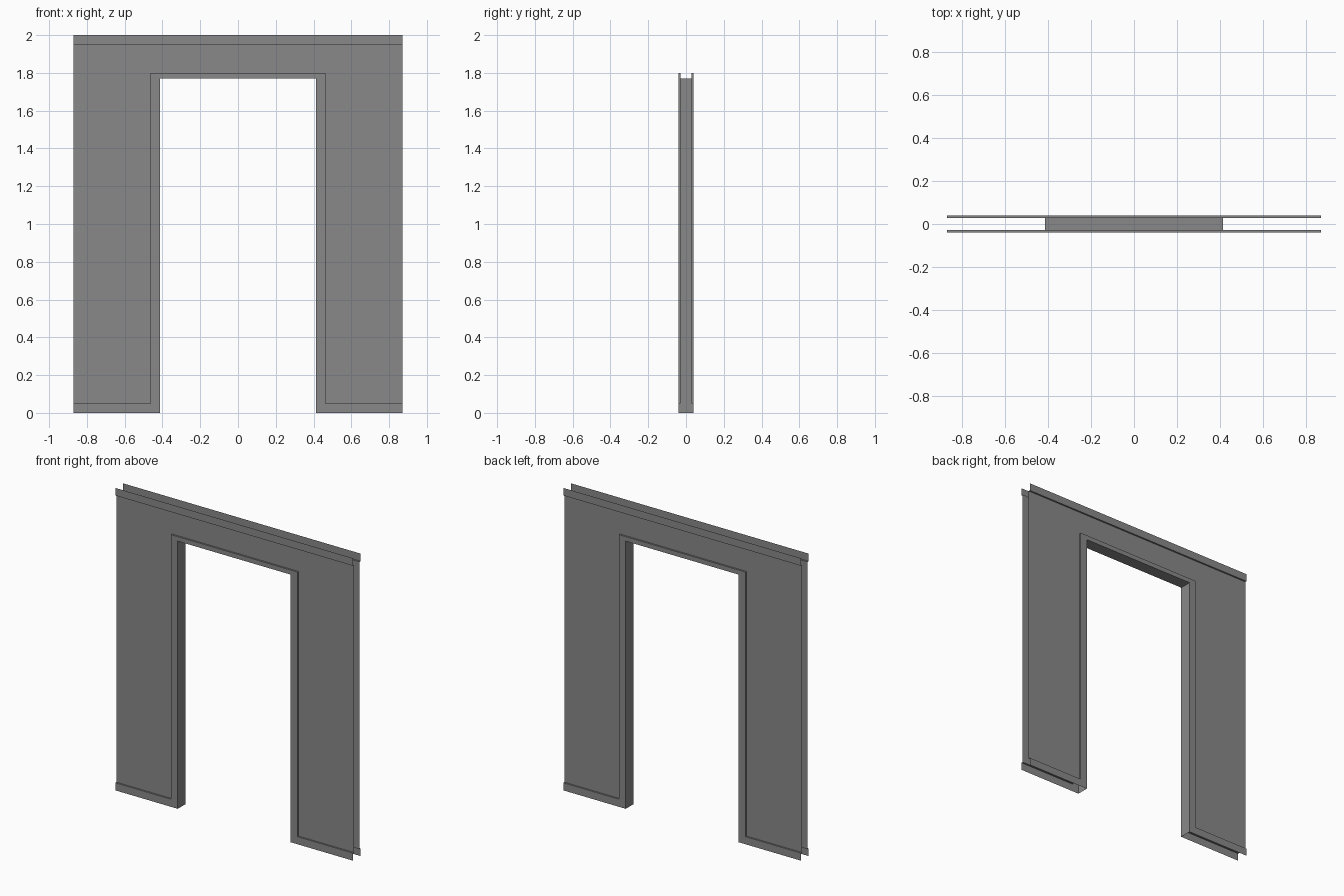
import bpy
import bmesh

cube = bpy.data.objects.get("Cube")
if cube:
    bpy.data.objects.remove(cube, do_unlink=True)

# Main dimensions
HALF_W, HEIGHT = 0.87, 2.0
DOOR_X, DOOR_Z = 0.413, 1.77      # clear opening
CASE_X, CASE_Z = 0.462, 1.80      # outer edge of the door casing
BASE_Z, CROWN_Z = 0.05, 1.95      # baseboard top, crown underside
WALL_Y, TRIM_Y = -0.029, -0.04    # wall sheet and raised trim planes

grey = bpy.data.materials.new("wall_grey")
grey.use_nodes = True
color = (0.25, 0.25, 0.25, 1.0)
grey.diffuse_color = color
grey.node_tree.nodes["Principled BSDF"].inputs["Base Color"].default_value = color


def loft(name, rails):
    """Skin neighbouring rails with quads, then mirror to all four quarters."""
    bm = bmesh.new()
    rows = [[bm.verts.new(p) for p in rail] for rail in rails]
    for a, b in zip(rows, rows[1:]):
        for i in range(len(a) - 1):
            bm.faces.new((a[i], b[i], b[i + 1], a[i + 1]))
    mesh = bpy.data.meshes.new(name)
    bm.to_mesh(mesh)
    bm.free()
    mesh.materials.append(grey)
    obj = bpy.data.objects.new(name, mesh)
    bpy.context.collection.objects.link(obj)
    mirror = obj.modifiers.new("mirror", 'MIRROR')
    mirror.use_axis = (True, True, False)
    mirror.merge_threshold = 0.0001


def arch(x, z, y, bottom):
    """Rail up the side of the doorway and in to the centre line."""
    return [(x, y, bottom), (x, y, z), (0, y, z)]


def straight(y, z, inner):
    """Horizontal rail from the wall end inwards."""
    return [(HALF_W, y, z), (inner, y, z)]


# Flat wall sheets around the doorway
loft("wall_panels", [arch(CASE_X, CASE_Z, WALL_Y, BASE_Z),
                     arch(HALF_W, CROWN_Z, WALL_Y, BASE_Z)])

# Lining through the thickness of the doorway
loft("door_jamb", [arch(DOOR_X, DOOR_Z, 0, 0),
                   arch(DOOR_X, DOOR_Z, TRIM_Y, 0)])

# Raised casing face and the small step back to the wall
loft("door_casing", [arch(DOOR_X, DOOR_Z, TRIM_Y, 0),
                     arch(CASE_X, CASE_Z, TRIM_Y, 0)])
loft("casing_step", [arch(CASE_X, CASE_Z, TRIM_Y, BASE_Z),
                     arch(CASE_X, CASE_Z, WALL_Y, BASE_Z)])

# Baseboard with its top ledge
loft("baseboard", [straight(TRIM_Y, 0, CASE_X),
                   straight(TRIM_Y, BASE_Z, CASE_X),
                   straight(WALL_Y, BASE_Z, CASE_X)])

# Crown strip with its underside ledge, open at the top
loft("crown_strip", [straight(WALL_Y, CROWN_Z, 0),
                     straight(TRIM_Y, CROWN_Z, 0),
                     straight(TRIM_Y, HEIGHT, 0)])
